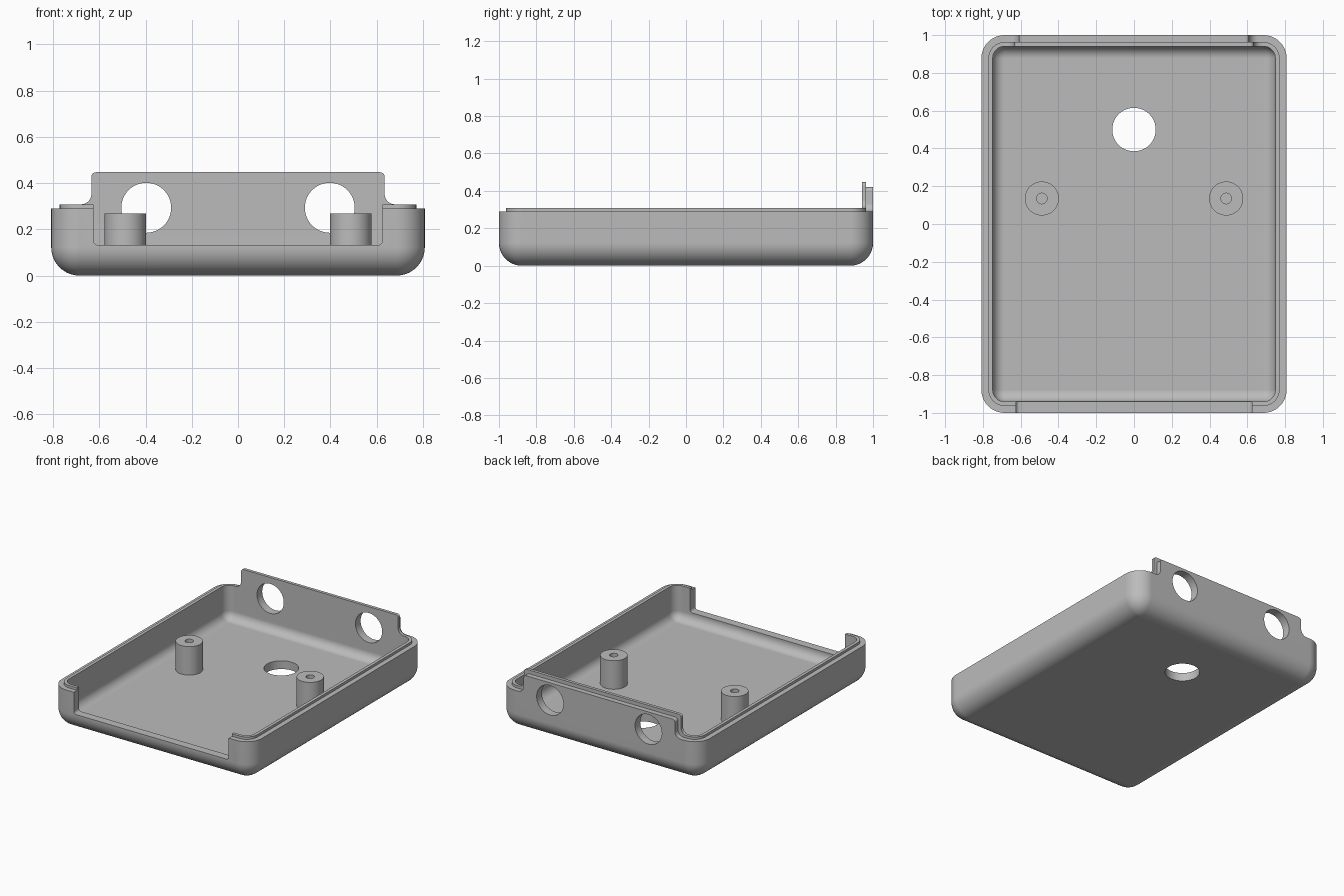
import bpy, bmesh
from math import sin, cos, pi, radians

if "Cube" in bpy.data.objects:
    bpy.data.objects.remove(bpy.data.objects["Cube"])

GREY = (0.5, 0.5, 0.5, 1)
mat = bpy.data.materials.new("plain grey")
mat.use_nodes = True
mat.diffuse_color = GREY
mat.node_tree.nodes["Principled BSDF"].inputs["Base Color"].default_value = GREY

HALF_X, HALF_Y, CORNER = 0.808, 1.0, 0.122
WALL, RIM_Z, LIP_Z, LIP_IN = 0.06, 0.29, 0.308, 0.037
SEG = 10


def arc(cx, cz, r, a0, a1, n=SEG):
    """Points of an arc, angles in degrees."""
    steps = [radians(a0 + (a1 - a0) * i / n) for i in range(n + 1)]
    return [(cx + r * cos(a), cz + r * sin(a)) for a in steps]


def rounded_ring(inset, z):
    """Rounded rectangle, shrunk by inset."""
    r = max(CORNER - inset, 0.002)
    x, y = HALF_X - inset - r, HALF_Y - inset - r
    pts = []
    for k, (sx, sy) in enumerate([(1, 1), (-1, 1), (-1, -1), (1, -1)]):
        pts += arc(sx * x, sy * y, r, 90 * k, 90 * k + 90)
    return [(px, py, z) for px, py in pts]


def loft(name, rings):
    """Closed solid skinned through rings of equal point count."""
    bm = bmesh.new()
    loops = [[bm.verts.new(p) for p in ring] for ring in rings]
    n = len(loops[0])
    for a, b in zip(loops, loops[1:]):
        for i in range(n):
            j = (i + 1) % n
            bm.faces.new((a[i], a[j], b[j], b[i]))
    bm.faces.new(loops[0][::-1])
    bm.faces.new(loops[-1])
    bmesh.ops.recalc_face_normals(bm, faces=bm.faces)
    me = bpy.data.meshes.new(name)
    bm.to_mesh(me)
    bm.free()
    me.materials.append(mat)
    ob = bpy.data.objects.new(name, me)
    bpy.context.collection.objects.link(ob)
    return ob


def plate(name, outline, y0, y1):
    """Front-view outline extruded along y."""
    return loft(name, [[(x, y, z) for x, z in outline] for y in (y0, y1)])


def mirrored(side):
    """Close a right-hand outline with its mirror image."""
    return side + [(-x, z) for x, z in reversed(side)]


def circle(cx, cy, r, z, n=48):
    return [(x, y, z) for x, y in arc(cx, cy, r, 0, 360, n)[:-1]]


def combine(target, tool, operation):
    """Apply a boolean and drop the tool."""
    mod = target.modifiers.new("bool", 'BOOLEAN')
    mod.operation, mod.solver, mod.object = operation, 'EXACT', tool
    bpy.context.view_layer.objects.active = target
    bpy.ops.object.modifier_apply(modifier=mod.name)
    bpy.data.objects.remove(tool)


def smooth(ob):
    bpy.ops.object.select_all(action='DESELECT')
    ob.select_set(True)
    bpy.context.view_layer.objects.active = ob
    bpy.ops.object.shade_smooth_by_angle(angle=radians(30))
    mod = ob.modifiers.new("weighted normals", 'WEIGHTED_NORMAL')
    mod.keep_sharp = True


# Tray: rounded outside, stepped rim with lip, rounded inside
inner_r = CORNER - WALL
profile = [(CORNER - x, z) for x, z in arc(0, CORNER, CORNER, -90, 0)]
profile += [(0, RIM_Z), (LIP_IN, RIM_Z), (LIP_IN, LIP_Z), (WALL, LIP_Z)]
profile += [(CORNER - x, z) for x, z in arc(0, CORNER, inner_r, 0, -90)]
tray = loft("tray", [rounded_ring(i, z) for i, z in profile])


# Raised back tab: outer skin and taller inner lip, flared at the foot
def tab_side(half, foot, top, flare=0.045, r=0.02):
    return mirrored([(half + flare, foot - 0.06)]
                    + arc(half + flare, foot + flare, flare, 270, 180, 6)
                    + arc(half - r, top - r, r, 0, 90, 5))


step = HALF_Y - LIP_IN
combine(tray, plate("tab_outer", tab_side(0.61, RIM_Z, 0.42), step, HALF_Y), 'UNION')
combine(tray, plate("tab_inner", tab_side(0.634, LIP_Z, 0.447),
                    HALF_Y - WALL, step), 'UNION')

# Front opening with small rounded lower corners
opening = mirrored(arc(0.605, 0.152, 0.02, -90, 0, 5) + [(0.625, 0.6)])
combine(tray, plate("front_cutter", opening, -1.1, -0.85), 'DIFFERENCE')

# Two round ports in the back wall and one hole in the floor
for s in (-1, 1):
    port = [(x, z) for x, z, _ in circle(s * 0.397, 0.293, 0.108, 0)]
    combine(tray, plate("port_cutter", port, 0.8, 1.1), 'DIFFERENCE')
combine(tray, loft("floor_cutter", [circle(0, 0.5, 0.115, z) for z in (-0.1, 0.1)]),
        'DIFFERENCE')
smooth(tray)

# Standoffs with blind pilot holes
for name, s in (("left_standoff", 1), ("right_standoff", -1)):
    shape = [(0.09, 0.05), (0.09, 0.268), (0.028, 0.268), (0.028, 0.08)]
    smooth(loft(name, [circle(s * 0.488, 0.135, r, z) for r, z in shape]))
